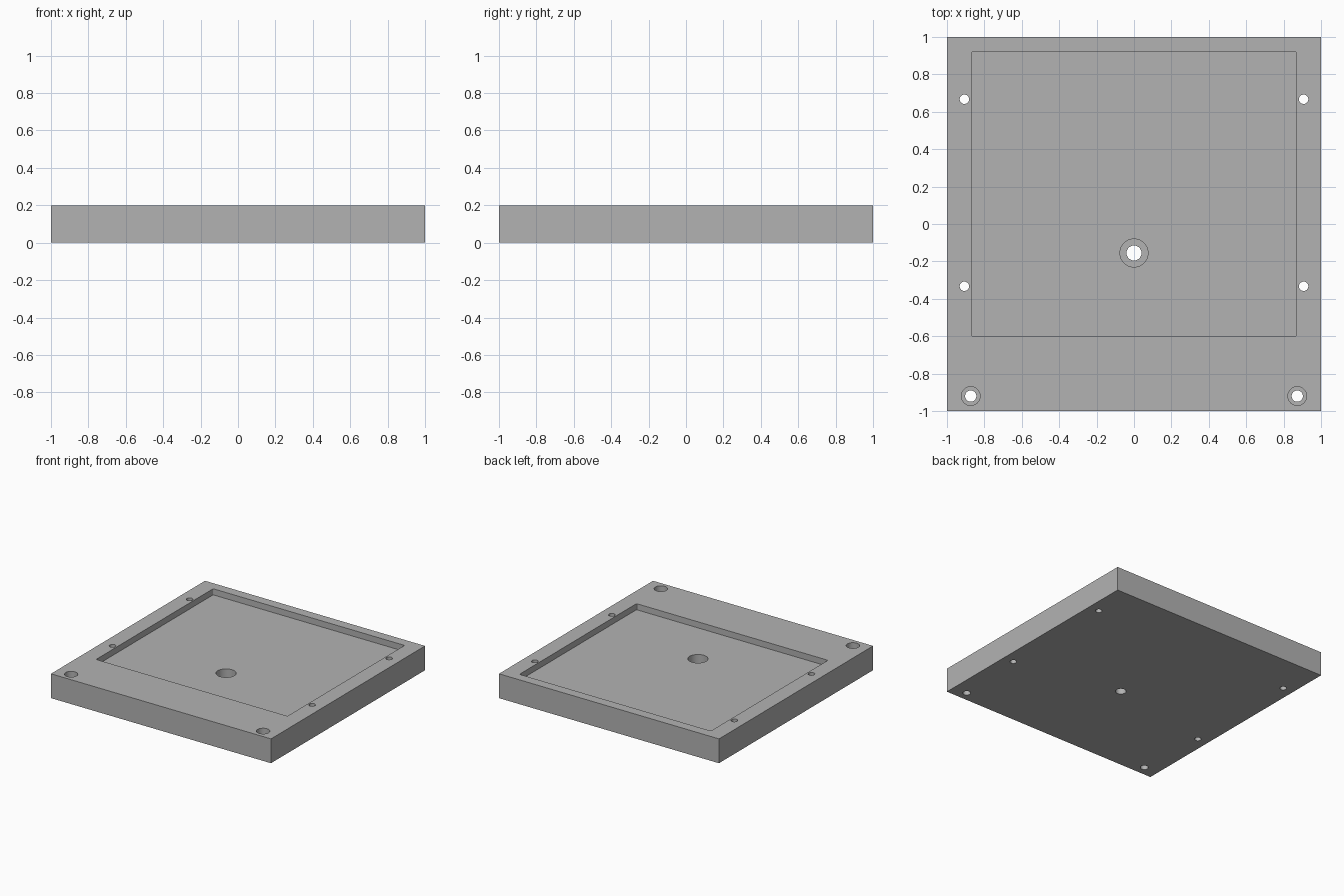
import bpy
import bmesh
from mathutils import Matrix, Vector

cube = bpy.data.objects.get("Cube")
if cube:
    bpy.data.objects.remove(cube, do_unlink=True)

HEIGHT = 0.2
POCKET_FLOOR = 0.15

grey = bpy.data.materials.new("plain grey")
grey.use_nodes = True
colour = (0.45, 0.45, 0.45, 1)
grey.diffuse_color = colour
grey.node_tree.nodes["Principled BSDF"].inputs["Base Color"].default_value = colour


def add_object(name, bm):
    mesh = bpy.data.meshes.new(name)
    bm.to_mesh(mesh)
    bm.free()
    mesh.materials.append(grey)
    obj = bpy.data.objects.new(name, mesh)
    bpy.context.collection.objects.link(obj)
    return obj


def box(name, low, high, corner=0):
    low, high = Vector(low), Vector(high)
    bm = bmesh.new()
    place = Matrix.Translation((low + high) / 2) @ Matrix.Diagonal((*(high - low), 1))
    bmesh.ops.create_cube(bm, size=1, matrix=place)
    if corner:
        upright = [e for e in bm.edges if abs(e.verts[0].co.z - e.verts[1].co.z) > 0.01]
        bmesh.ops.bevel(bm, geom=upright, offset=corner, segments=3,
                        profile=0.5, affect='EDGES')
    return add_object(name, bm)


def cylinder(name, x, y, radius, bottom):
    top = HEIGHT + 0.1
    bm = bmesh.new()
    bmesh.ops.create_cone(bm, cap_ends=True, segments=48, radius1=radius, radius2=radius,
                          depth=top - bottom,
                          matrix=Matrix.Translation((x, y, (top + bottom) / 2)))
    return add_object(name, bm)


def cut(target, cutter):
    mod = target.modifiers.new(cutter.name, 'BOOLEAN')
    mod.operation = 'DIFFERENCE'
    mod.solver = 'EXACT'
    mod.object = cutter
    bpy.context.view_layer.objects.active = target
    bpy.ops.object.modifier_apply(modifier=mod.name)
    bpy.data.objects.remove(cutter, do_unlink=True)


def counterbored_hole(target, x, y, hole, bore, seat):
    cut(target, cylinder("bore_cutter", x, y, bore, seat))
    cut(target, cylinder("hole_cutter", x, y, hole, -0.1))


# Square plate
plate = box("base_plate", (-1, -1, 0), (1, 1, HEIGHT))

# Shallow pocket, set towards the back
cut(plate, box("pocket_cutter", (-0.87, -0.6, POCKET_FLOOR), (0.87, 0.92, HEIGHT + 0.1), 0.008))

# Central hole in the pocket floor
counterbored_hole(plate, 0, -0.155, 0.04, 0.075, 0.05)

# Mounting holes, mirrored left and right
for side in (-1, 1):
    counterbored_hole(plate, side * 0.873, -0.92, 0.03, 0.05, 0.1)
    for y in (-0.333, 0.667):
        cut(plate, cylinder("side_hole_cutter", side * 0.907, y, 0.025, -0.1))

# Smooth hole walls, sharp edges elsewhere
bpy.ops.object.select_all(action='DESELECT')
plate.select_set(True)
bpy.context.view_layer.objects.active = plate
bpy.ops.object.shade_smooth_by_angle(angle=0.5)
